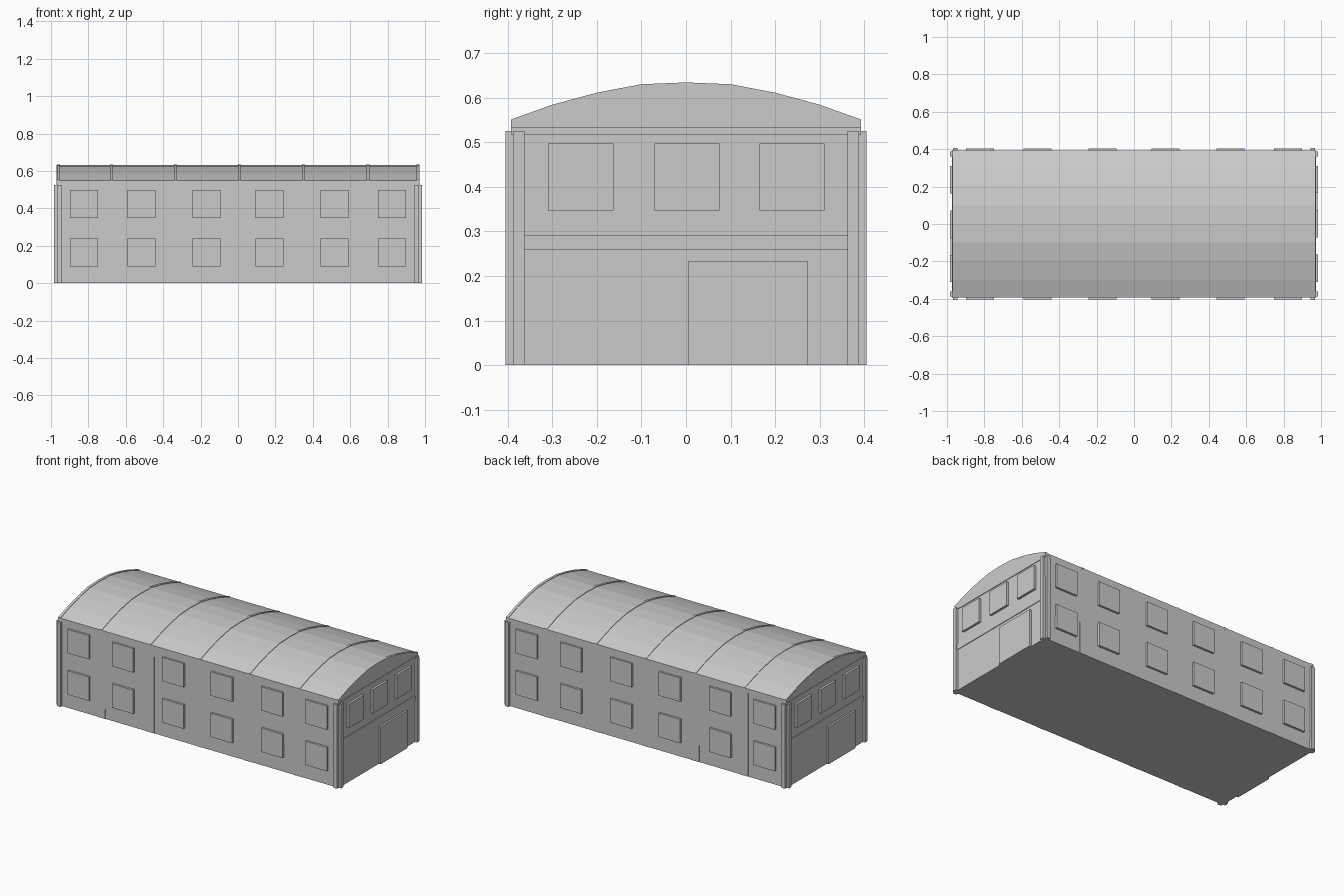
import bpy, bmesh

if "Cube" in bpy.data.objects:
    bpy.data.objects.remove(bpy.data.objects["Cube"])


def box(name, x0, x1, y0, y1, z0, z1):
    """Axis-aligned box from its limits."""
    x0, x1 = sorted((x0, x1))
    y0, y1 = sorted((y0, y1))
    bpy.ops.mesh.primitive_cube_add(size=1, location=((x0 + x1) / 2, (y0 + y1) / 2, (z0 + z1) / 2))
    ob = bpy.context.object
    ob.name = name
    ob.scale = (x1 - x0, y1 - y0, z1 - z0)
    return ob


def prism(name, profile, x0, x1):
    """Extrude a closed (y, z) profile along x."""
    bm = bmesh.new()
    face = bm.faces.new([bm.verts.new((x0, y, z)) for y, z in profile])
    ext = bmesh.ops.extrude_face_region(bm, geom=[face])
    moved = [v for v in ext["geom"] if isinstance(v, bmesh.types.BMVert)]
    bmesh.ops.translate(bm, verts=moved, vec=(x1 - x0, 0, 0))
    bmesh.ops.recalc_face_normals(bm, faces=bm.faces)
    mesh = bpy.data.meshes.new(name)
    bm.to_mesh(mesh)
    bm.free()
    ob = bpy.data.objects.new(name, mesh)
    bpy.context.collection.objects.link(ob)
    return ob


END, SIDE = 0.97, 0.39

# faceted vaulted hall
half = [(0.392, 0.548), (0.30, 0.581), (0.20, 0.608), (0.10, 0.627)]
arch = half + [(0, 0.631)] + [(-y, z) for y, z in reversed(half)]
prism("hall_body", [(-SIDE, 0.0), (SIDE, 0.0)] + arch, -END, END)

# roof ribs, slightly proud of the vault
outer = [(y, z + 0.003) for y, z in arch]
inner = [(y, z - 0.012) for y, z in reversed(arch)]
for x in (-0.96, -0.675, -0.335, 0.008, 0.35, 0.695, 0.962):
    prism("roof_rib", outer + inner, x - 0.008, x + 0.008)

for s in (-1, 1):
    # long walls: pilasters and two rows of windows
    for x in (-0.675, -0.335, 0.005, 0.345, 0.69):
        box("wall_pilaster", x - 0.03, x + 0.03, s * 0.38, s * 0.392, 0, 0.533)
    for x in (-0.823, -0.516, -0.168, 0.168, 0.516, 0.823):
        for z in (0.09, 0.349):
            box("side_window", x - 0.074, x + 0.074, s * 0.38, s * 0.404, z, z + 0.149)

    # end walls: windows, door, belt and cornice (turned half round at the other end)
    for y in (-0.236, 0.002, 0.238):
        box("end_window", s * 0.96, s * 0.984, s * (y - 0.073), s * (y + 0.073), 0.347, 0.497)
    box("end_door", s * 0.96, s * 0.982, s * 0.006, s * 0.272, 0, 0.233)
    box("end_belt", s * 0.96, s * 0.974, -0.362, 0.362, 0.258, 0.292)
    box("end_cornice", s * 0.96, s * 0.974, -0.392, 0.392, 0.517, 0.533)

    # corner plates on both faces of each corner
    for t in (-1, 1):
        box("corner_plate_side", s * 0.943, s * 0.968, t * 0.38, t * 0.405, 0, 0.525)
        box("corner_plate_end", s * 0.96, s * 0.984, t * 0.362, t * 0.388, 0, 0.525)
